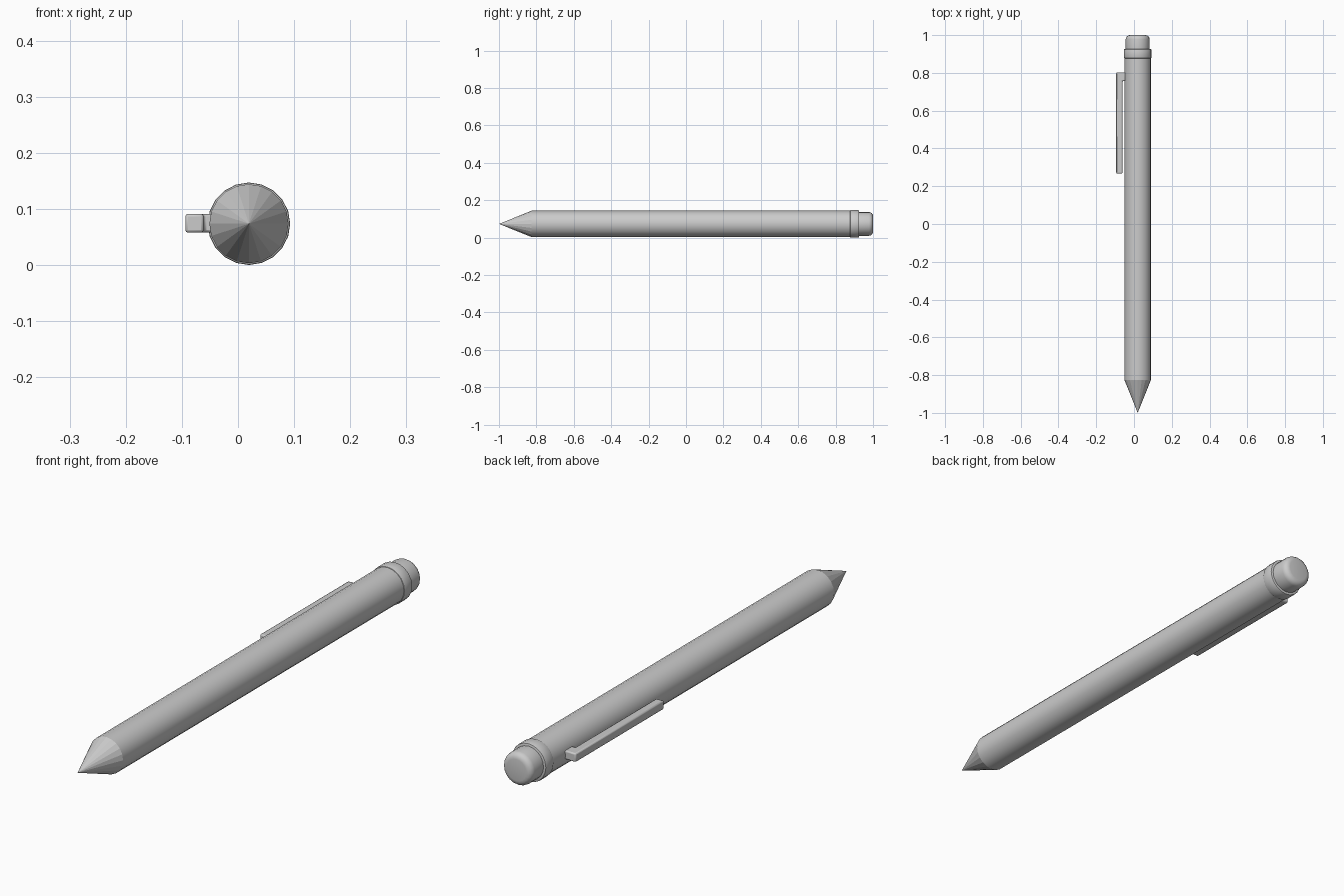
import bpy, bmesh, math
from mathutils import Matrix

if "Cube" in bpy.data.objects:
    bpy.data.objects.remove(bpy.data.objects["Cube"])

CX, CZ, SIDES = 0.0195, 0.0735, 20


def make_object(name, bm, smooth_angle):
    bmesh.ops.recalc_face_normals(bm, faces=bm.faces)
    mesh = bpy.data.meshes.new(name)
    bm.to_mesh(mesh)
    bm.free()
    obj = bpy.data.objects.new(name, mesh)
    bpy.context.collection.objects.link(obj)
    bpy.ops.object.select_all(action='DESELECT')
    obj.select_set(True)
    bpy.context.view_layer.objects.active = obj
    bpy.ops.object.shade_smooth_by_angle(angle=math.radians(smooth_angle))
    return obj


def cylinder(name, y0, y1, r0, r1, bevel=0, segments=3, smooth_angle=30):
    """Cylinder or cone along y, with optional rounded rims."""
    bm = bmesh.new()
    bmesh.ops.create_cone(bm, cap_ends=True, segments=SIDES,
                          radius1=r0, radius2=r1, depth=y1 - y0)
    bmesh.ops.transform(bm, verts=bm.verts,
                        matrix=Matrix.Translation((CX, (y0 + y1) / 2, CZ))
                        @ Matrix.Rotation(-math.pi / 2, 4, 'X'))
    if bevel:
        rims = [e for e in bm.edges
                if abs(e.verts[0].co.y - e.verts[1].co.y) < 1e-5]
        bmesh.ops.bevel(bm, geom=rims, offset=bevel, segments=segments,
                        profile=0.5, affect='EDGES')
    return make_object(name, bm, smooth_angle)


# Barrel, tip, collar and push button
cylinder("barrel", -0.825, 0.9, 0.0705, 0.0705)
cylinder("tip", -1.0, -0.825, 0.0, 0.0705, smooth_angle=5)
cylinder("collar", 0.877, 0.926, 0.0735, 0.0735, bevel=0.004, segments=2)
cylinder("push_button", 0.89, 1.0, 0.0635, 0.0635, bevel=0.022, segments=4)

# Pocket clip: L-shaped profile extruded in z
profile = [(-0.094, 0.267), (-0.061, 0.267), (-0.061, 0.757),
           (-0.045, 0.757), (-0.045, 0.803), (-0.094, 0.803)]
bm = bmesh.new()
face = bm.faces.new([bm.verts.new((x, y, 0.0575)) for x, y in profile])
ext = bmesh.ops.extrude_face_region(bm, geom=[face])
top = [v for v in ext["geom"] if isinstance(v, bmesh.types.BMVert)]
bmesh.ops.translate(bm, verts=top, vec=(0, 0, 0.0335))
make_object("pocket_clip", bm, 30)
clip = bpy.context.object
bev = clip.modifiers.new("soft_edges", 'BEVEL')
bev.width = 0.005
bev.segments = 2
